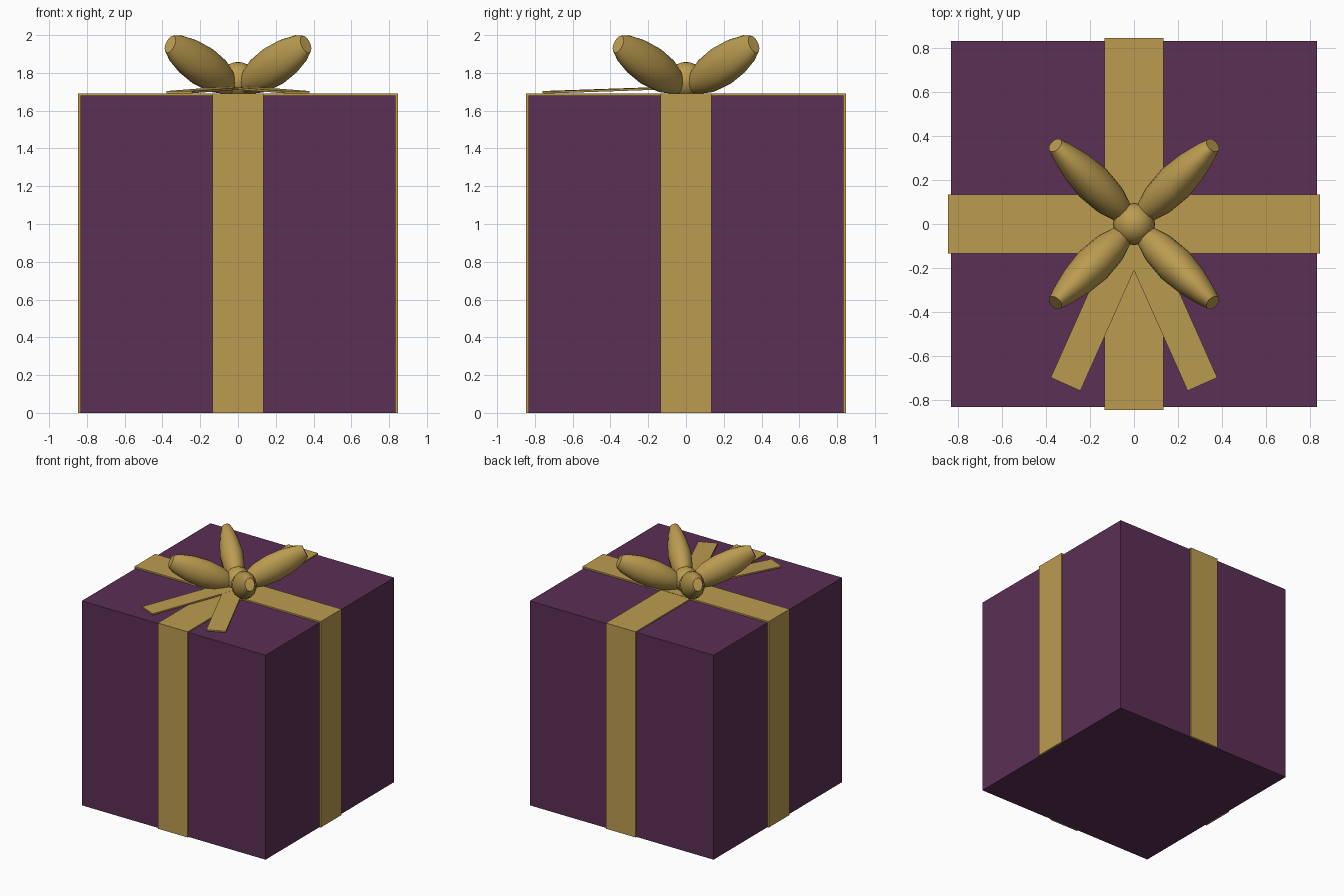
import bpy, bmesh, math
from mathutils import Vector, Matrix

if "Cube" in bpy.data.objects:
    bpy.data.objects.remove(bpy.data.objects["Cube"])


def material(name, rgb):
    m = bpy.data.materials.new(name)
    m.diffuse_color = (*rgb, 1)
    m.use_nodes = True
    m.node_tree.nodes["Principled BSDF"].inputs["Base Color"].default_value = m.diffuse_color
    return m


purple = material("plum_paper", (0.104, 0.029, 0.09))
gold = material("gold_ribbon", (0.50, 0.33, 0.08))


def finish(name, bm, mat, smooth=False):
    bmesh.ops.recalc_face_normals(bm, faces=bm.faces)
    me = bpy.data.meshes.new(name)
    bm.to_mesh(me)
    bm.free()
    me.materials.append(mat)
    ob = bpy.data.objects.new(name, me)
    bpy.context.collection.objects.link(ob)
    if smooth:
        bpy.ops.object.select_all(action='DESELECT')
        ob.select_set(True)
        bpy.context.view_layer.objects.active = ob
        bpy.ops.object.shade_smooth_by_angle(angle=math.radians(30))
    return ob


def box(name, size, matrix, mat):
    bm = bmesh.new()
    bmesh.ops.create_cube(bm, size=1)
    bmesh.ops.scale(bm, vec=size, verts=bm.verts)
    bmesh.ops.transform(bm, matrix=matrix, verts=bm.verts)
    return finish(name, bm, mat)


# Gift box
W, H = 0.835, 1.68
box("gift_box", (2 * W, 2 * W, H), Matrix.Translation((0, 0, H / 2)), purple)


# Ribbon bands: a U profile over the box, open underneath
def band(name, angle, top):
    o, i, half = 0.847, W, 0.135
    profile = [(-o, 0), (-o, top), (o, top), (o, 0), (i, 0), (i, H), (-i, H), (-i, 0)]
    bm = bmesh.new()
    face = bm.faces.new([bm.verts.new((x, -half, z)) for x, z in profile])
    ext = bmesh.ops.extrude_face_region(bm, geom=[face])
    moved = [v for v in ext["geom"] if isinstance(v, bmesh.types.BMVert)]
    bmesh.ops.translate(bm, vec=(0, 2 * half, 0), verts=moved)
    bmesh.ops.rotate(bm, matrix=Matrix.Rotation(angle, 3, 'Z'), verts=bm.verts)
    finish(name, bm, gold)


band("ribbon_across", 0, 1.692)
band("ribbon_front_back", math.pi / 2, 1.690)

# Bow loops: plump petals with a flat narrow tip (distance, half width, half height)
RINGS = [(0, .02, .03), (.06, .052, .062), (.15, .078, .095), (.27, .088, .108),
         (.39, .075, .1), (.49, .052, .077), (.54, .036, .05)]
TILT, SIDES = math.radians(25.5), 16


def bow_loop(name, angle):
    axis = Vector((math.cos(TILT), 0, math.sin(TILT)))
    up = Vector((-math.sin(TILT), 0, math.cos(TILT)))
    side = Vector((0, 1, 0))
    start = Vector((0.02, 0, 1.719))
    bm = bmesh.new()
    rings = []
    for t, w, h in RINGS:
        ring = []
        for k in range(SIDES):
            a = 2 * math.pi * k / SIDES
            ring.append(bm.verts.new(start + axis * t + side * w * math.cos(a) + up * h * math.sin(a)))
        rings.append(ring)
    for a, b in zip(rings, rings[1:]):
        for k in range(SIDES):
            n = (k + 1) % SIDES
            bm.faces.new((a[k], a[n], b[n], b[k]))
    bm.faces.new(rings[0])
    bm.faces.new(rings[-1])
    bmesh.ops.rotate(bm, matrix=Matrix.Rotation(angle, 3, 'Z'), verts=bm.verts)
    finish(name, bm, gold, True)


for n in range(4):
    bow_loop(f"bow_loop_{n + 1}", math.pi / 4 + n * math.pi / 2)

# Knot in the middle of the bow
bm = bmesh.new()
bmesh.ops.create_uvsphere(bm, u_segments=20, v_segments=12, radius=0.096)
bmesh.ops.translate(bm, vec=(0, 0, 1.762), verts=bm.verts)
finish("bow_knot", bm, gold, True)

# Two ribbon tails sloping down toward the front
for name, s in (("tail_left", -1), ("tail_right", 1)):
    a, b = Vector((0, -0.03, 1.722)), Vector((s * 0.312, -0.73, 1.698))
    d = (b - a).normalized()
    x = d.cross(Vector((0, 0, 1))).normalized()
    m = Matrix((x, d, x.cross(d))).transposed().to_4x4()
    m.translation = (a + b) / 2
    box(name, (0.148, (b - a).length, 0.012), m, gold)
